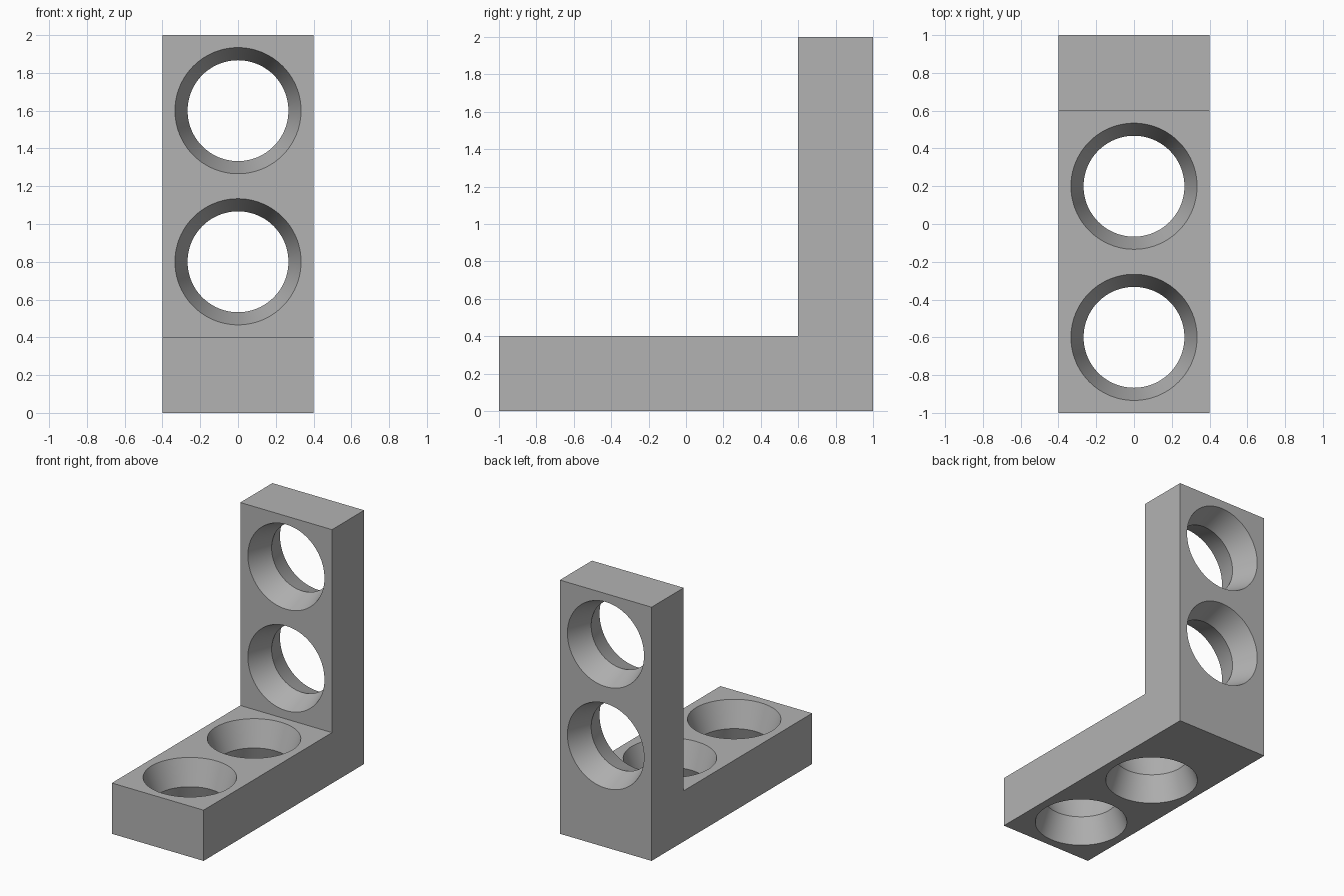
import bpy
import bmesh
import math
from mathutils import Matrix

cube = bpy.data.objects.get("Cube")
if cube:
    bpy.data.objects.remove(cube, do_unlink=True)

WIDTH, THICK = 0.8, 0.4
WAIST, RIM = 0.267, 0.334
SIDES = 96

grey = bpy.data.materials.new("grey")
grey.use_nodes = True
colour = (0.45, 0.45, 0.45, 1)
grey.diffuse_color = colour
grey.node_tree.nodes["Principled BSDF"].inputs["Base Color"].default_value = colour


def make_object(name, bm):
    bmesh.ops.recalc_face_normals(bm, faces=bm.faces)
    mesh = bpy.data.meshes.new(name)
    bm.to_mesh(mesh)
    bm.free()
    mesh.materials.append(grey)
    obj = bpy.data.objects.new(name, mesh)
    bpy.context.collection.objects.link(obj)
    return obj


# L-shaped side profile extruded across the width
bm = bmesh.new()
inner = 1 - THICK
profile = [(-1, 0), (1, 0), (1, 2), (inner, 2), (inner, THICK), (-1, THICK)]
face = bm.faces.new([bm.verts.new((-WIDTH / 2, y, z)) for y, z in profile])
extruded = bmesh.ops.extrude_face_region(bm, geom=[face])["geom"]
bmesh.ops.translate(bm, vec=(WIDTH, 0, 0),
                    verts=[v for v in extruded if isinstance(v, bmesh.types.BMVert)])
bracket = make_object("angle_bracket", bm)


# Hourglass cutter: narrow in the middle, flared past both faces
def hole_cutter(name, centre, upright):
    bm = bmesh.new()
    half = THICK / 2 + 0.04
    flare = WAIST + (RIM - WAIST) * half / (THICK / 2)
    rings = []
    for z, r in ((-half, flare), (0, WAIST), (half, flare)):
        angles = [math.tau * i / SIDES for i in range(SIDES)]
        rings.append([bm.verts.new((r * math.cos(a), r * math.sin(a), z)) for a in angles])
    for low, high in zip(rings, rings[1:]):
        for i in range(SIDES):
            j = (i + 1) % SIDES
            bm.faces.new((low[i], low[j], high[j], high[i]))
    bm.faces.new(rings[0])
    bm.faces.new(rings[-1])
    turn = Matrix.Rotation(math.pi / 2 if upright else 0, 4, "X")
    bm.transform(Matrix.Translation(centre) @ turn)
    cutter = make_object(name, bm)
    cutter.hide_render = True
    return cutter


# Two holes through the base and two through the upright
cutters = []
for n in range(2):
    cutters.append(hole_cutter("base_hole_cutter", (0, 0.2 - 0.8 * n, THICK / 2), False))
    cutters.append(hole_cutter("upright_hole_cutter", (0, 1 - THICK / 2, 0.8 + 0.8 * n), True))

bpy.context.view_layer.objects.active = bracket
bracket.select_set(True)
for cutter in cutters:
    mod = bracket.modifiers.new("hole", "BOOLEAN")
    mod.operation = "DIFFERENCE"
    mod.solver = "EXACT"
    mod.object = cutter
    bpy.ops.object.modifier_apply(modifier=mod.name)
    bpy.data.objects.remove(cutter, do_unlink=True)

# Smooth hole walls with crisp rims, waists and block edges
bpy.ops.object.shade_smooth_by_angle(angle=math.radians(25))
